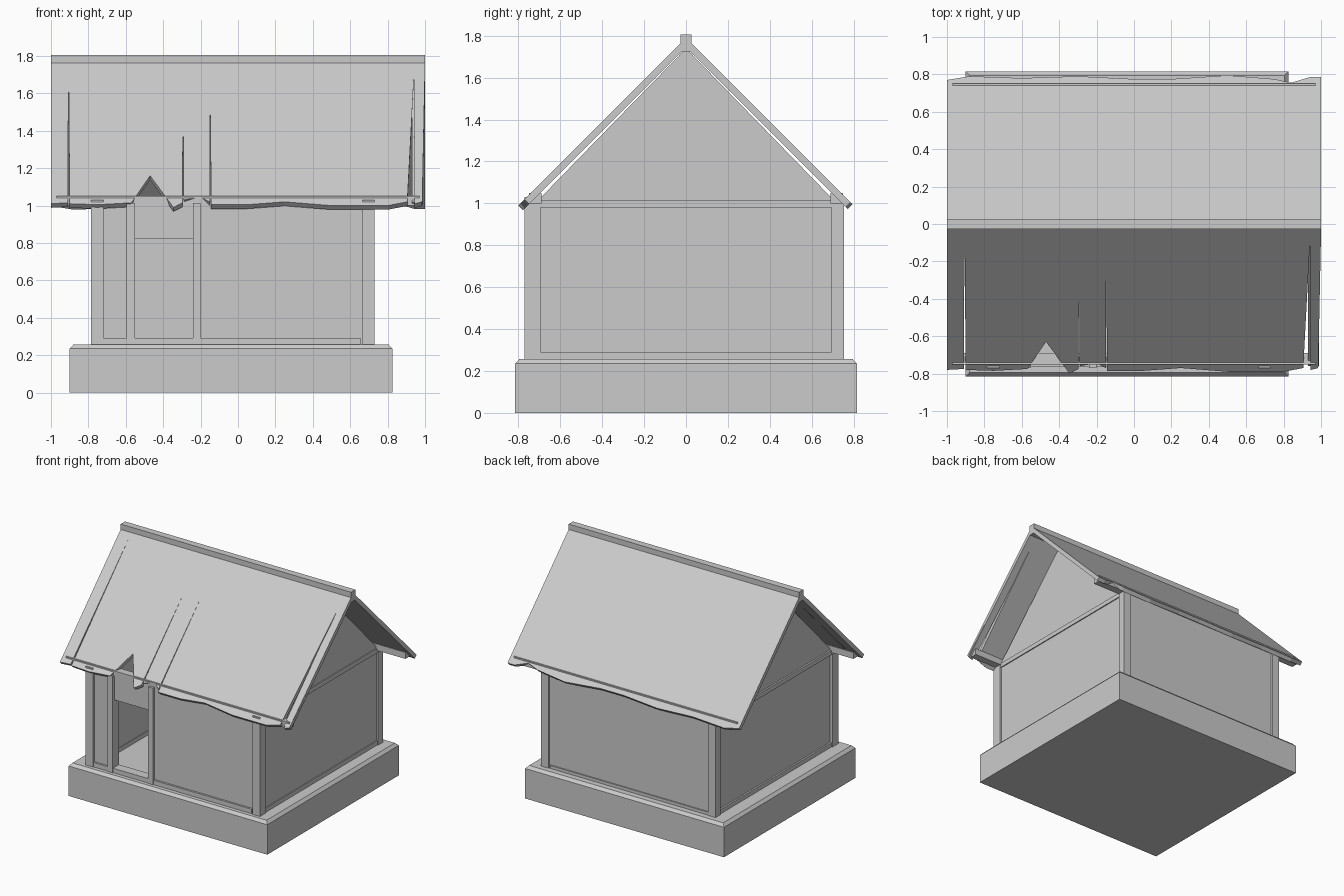
import bpy, bmesh, math

if "Cube" in bpy.data.objects:
    bpy.data.objects.remove(bpy.data.objects["Cube"])

grey = bpy.data.materials.new("weathered grey")
grey.diffuse_color = (0.6, 0.6, 0.6, 1)
grey.use_nodes = True
grey.node_tree.nodes["Principled BSDF"].inputs["Base Color"].default_value = grey.diffuse_color


def make(name, bm):
    bmesh.ops.recalc_face_normals(bm, faces=bm.faces)
    me = bpy.data.meshes.new(name)
    bm.to_mesh(me)
    bm.free()
    me.materials.append(grey)
    ob = bpy.data.objects.new(name, me)
    bpy.context.collection.objects.link(ob)
    return ob


def box(name, x, y, z):
    bm = bmesh.new()
    bmesh.ops.create_cube(bm, size=1)
    for v in bm.verts:
        for i, (a, b) in enumerate((x, y, z)):
            v.co[i] = a if v.co[i] < 0 else b
    return make(name, bm)


def prism(name, pts, offset):
    """Extrude a planar outline by the offset vector."""
    bm = bmesh.new()
    face = bm.faces.new([bm.verts.new(p) for p in pts])
    top = bmesh.ops.extrude_face_region(bm, geom=[face])["geom"]
    bmesh.ops.translate(bm, vec=offset,
                        verts=[v for v in top if isinstance(v, bmesh.types.BMVert)])
    bmesh.ops.triangulate(bm, faces=[f for f in bm.faces if len(f.verts) > 4])
    return make(name, bm)


# Foundation block with chamfered top rim
bm = bmesh.new()
rings = []
for z, d in ((0, 0), (0.235, 0), (0.257, 0.02)):
    x0, x1, y = -0.9 + d, 0.825 - d, 0.815 - d
    rings.append([bm.verts.new(p) for p in ((x0, -y, z), (x1, -y, z), (x1, y, z), (x0, y, z))])
bm.faces.new(rings[0])
bm.faces.new(rings[-1])
for lo, hi in zip(rings, rings[1:]):
    for i in range(4):
        j = (i + 1) % 4
        bm.faces.new((lo[i], lo[j], hi[j], hi[i]))
make("foundation", bm)

# Wall panels around the open doorway
box("back_wall", (-0.76, 0.71), (0.69, 0.74), (0.25, 1.03))
box("front_wall_right", (-0.22, 0.71), (-0.75, -0.70), (0.25, 1.03))
box("front_wall_left", (-0.76, -0.57), (-0.75, -0.70), (0.25, 1.03))
box("door_header", (-0.57, -0.22), (-0.745, -0.70), (0.82, 1.01))
for name, x in (("left", (-0.765, -0.715)), ("right", (0.665, 0.715))):
    box(name + "_wall", x, (-0.74, 0.74), (0.25, 1.0))
    # Gable triangle above each side wall
    prism(name + "_gable", [(x[0], -0.73, 0.99), (x[0], 0.73, 0.99), (x[0], 0, 1.74)],
          (0.05, 0, 0))

# Corner posts and door posts
for x in ((-0.785, -0.72), (0.665, 0.73)):
    for y in ((-0.77, -0.695), (0.695, 0.755)):
        box("corner_post", x, y, (0.25, 1.03))
for x in ((-0.595, -0.55), (-0.24, -0.20)):
    box("door_post", x, (-0.77, -0.69), (0.25, 1.015))

# Sills and tie beams
box("front_sill", (-0.72, 0.655), (-0.765, -0.69), (0.25, 0.292))
box("back_sill", (-0.72, 0.655), (0.69, 0.75), (0.25, 0.28))
for x in ((-0.778, -0.71), (0.66, 0.723)):
    box("side_sill", x, (-0.695, 0.695), (0.25, 0.29))
    box("tie_beam", x, (-0.695, 0.695), (0.98, 1.015))

# Wall plates carrying the eaves and the ridge beam
for y in ((-0.75, -0.69), (0.69, 0.75)):
    box("wall_plate", (-0.97, 0.97), y, (1.0, 1.05))
box("ridge_beam", (-1, 1), (-0.027, 0.027), (1.725, 1.805))

# Roof sheets: eave profile as (x, distance from ridge) with splits and a torn notch
front = [(-1, .78), (-.91, .775), (-.906, .05), (-.90, .78), (-.75, .785), (-.57, .775),
         (-.47, .63), (-.345, .80), (-.297, .775), (-.294, .26), (-.290, .76), (-.20, .745),
         (-.151, .77), (-.148, .24), (-.144, .785), (.05, .785), (.25, .77), (.5, .79),
         (.8, .79), (.905, .77), (.94, .11), (.945, .78), (.985, .77), (1, .05)]
back = [(-1, .77), (-.88, .79), (-.6, .78), (-.3, .79), (0, .775), (.2, .775), (.5, .795),
        (.75, .775), (.84, .755), (.94, .785), (1, .785)]
for name, edge, s in (("front_roof", front, -1), ("back_roof", back, 1)):
    line = [(-1, 0.015)] + edge + [(1, 0.015)]
    prism(name, [(x, s * d, 1.79 - d) for x, d in line], (0, -s * 0.022, -0.022))

# Bargeboard strip bridging the split right edge of the front roof
prism("roof_edge_board", [(0.93, -0.03, 1.75), (0.99, -0.03, 1.75),
                          (0.99, -0.76, 1.02), (0.93, -0.76, 1.02)], (0, 0.012, -0.012))
